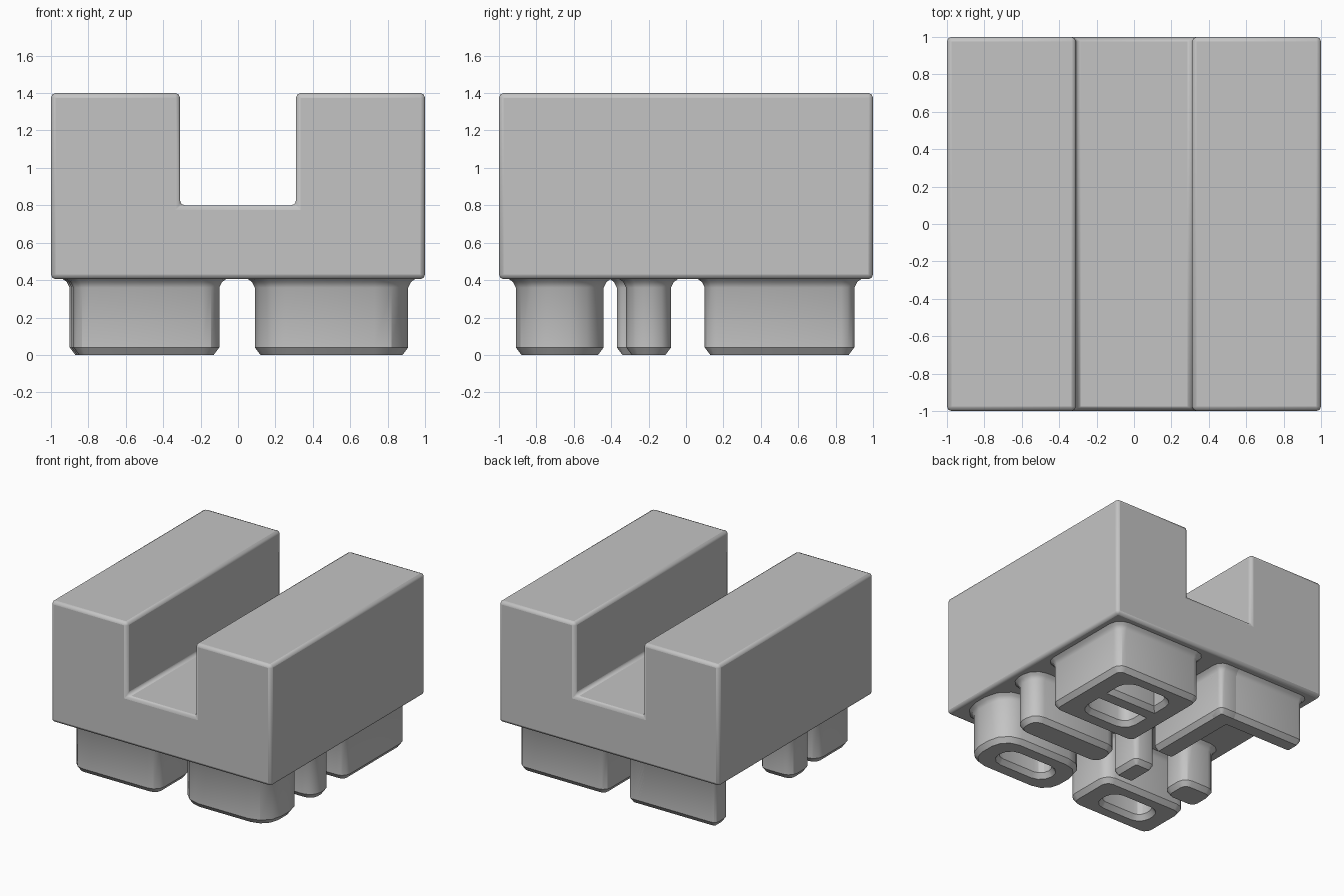
import bpy, bmesh, math

if "Cube" in bpy.data.objects:
    bpy.data.objects.remove(bpy.data.objects["Cube"])

grey = bpy.data.materials.new("plain_grey")
grey.diffuse_color = (0.55, 0.55, 0.55, 1)
grey.use_nodes = True
grey.node_tree.nodes["Principled BSDF"].inputs["Base Color"].default_value = grey.diffuse_color

# Foot wall section: (height, outward offset), chamfered below, flared above
SECTION = [(0.0, -0.03), (0.04, 0.0), (0.36, 0.0), (0.39, 0.015), (0.415, 0.05)]


def finish(bm, name, bevel=0):
    bmesh.ops.recalc_face_normals(bm, faces=bm.faces[:])
    me = bpy.data.meshes.new(name)
    bm.to_mesh(me)
    bm.free()
    me.materials.append(grey)
    ob = bpy.data.objects.new(name, me)
    bpy.context.collection.objects.link(ob)
    if bevel:
        m = ob.modifiers.new("soft_edges", 'BEVEL')
        m.width, m.segments, m.limit_method = bevel, 2, 'ANGLE'
    bpy.ops.object.select_all(action='DESELECT')
    ob.select_set(True)
    bpy.context.view_layer.objects.active = ob
    bpy.ops.object.shade_smooth_by_angle(angle=math.radians(30))
    return ob


def outline(x0, x1, y0, y1, r, off):
    """Rounded rectangle, grown by off, four points per corner."""
    r = max(r + off, 0.008)
    x0, x1, y0, y1 = x0 - off, x1 + off, y0 - off, y1 + off
    pts = []
    corners = [(x1 - r, y1 - r), (x0 + r, y1 - r), (x0 + r, y0 + r), (x1 - r, y0 + r)]
    for k, (cx, cy) in enumerate(corners):
        for i in range(4):
            a = math.pi / 2 * (k + i / 3)
            pts.append((cx + r * math.cos(a), cy + r * math.sin(a)))
    return pts


def walls(bm, box, r, sign):
    rings = [[bm.verts.new((x, y, z)) for x, y in outline(*box, r, o * sign)]
             for z, o in SECTION]
    n = len(rings[0])
    for a, b in zip(rings, rings[1:]):
        for i in range(n):
            j = (i + 1) % n
            bm.faces.new((a[i], a[j], b[j], b[i]))
    return rings[0], rings[-1]


def pad(name, box, r=0.05):
    """Solid foot."""
    bm = bmesh.new()
    low, high = walls(bm, box, r, 1)
    bm.faces.new(low)
    finish(bm, name)


def cell(name, box, r, hole, hole_r):
    """Foot with a window open from below."""
    bm = bmesh.new()
    outer, _ = walls(bm, box, r, 1)
    inner, _ = walls(bm, hole, hole_r, -1)
    n = len(outer)
    for i in range(n):
        j = (i + 1) % n
        bm.faces.new((outer[i], outer[j], inner[j], inner[i]))
    finish(bm, name)


# Main block: slotted profile run from front to back
half = [(1, 0.405), (1, 1.4), (0.31, 1.4), (0.31, 0.8)]
profile = half + [(-x, z) for x, z in reversed(half)]
bm = bmesh.new()
face = bm.faces.new([bm.verts.new((x, -1, z)) for x, z in profile])
ext = bmesh.ops.extrude_face_region(bm, geom=[face])
bmesh.ops.translate(bm, vec=(0, 2, 0),
                    verts=[g for g in ext['geom'] if isinstance(g, bmesh.types.BMVert)])
finish(bm, "slotted_block", 0.025)

# Back right foot: two-window frame
cell("back_right_frame", (0.1, 0.9, 0.1, 0.9), 0.07, (0.29, 0.7, 0.25, 0.76), 0.08)
pad("back_right_divider", (0.2, 0.8, 0.43, 0.58))

# Back left foot: angle made of two bars
pad("back_left_side_bar", (-0.29, -0.1, 0.1, 0.9), 0.04)
pad("back_left_end_bar", (-0.9, -0.1, 0.74, 0.9), 0.04)

# Front right foot: round-cornered window and a cross bar
cell("front_right_window", (0.09, 0.91, -0.91, -0.44), 0.18, (0.27, 0.73, -0.76, -0.59), 0.08)
pad("front_right_bar", (0.09, 0.91, -0.32, -0.08), 0.1)

# Front left foot: window and two stub posts
cell("front_left_window", (-0.88, -0.1, -0.9, -0.44), 0.09, (-0.7, -0.29, -0.76, -0.58), 0.07)
pad("front_left_inner_post", (-0.29, -0.1, -0.37, -0.1), 0.04)
pad("front_left_outer_post", (-0.89, -0.58, -0.36, -0.1), 0.08)
